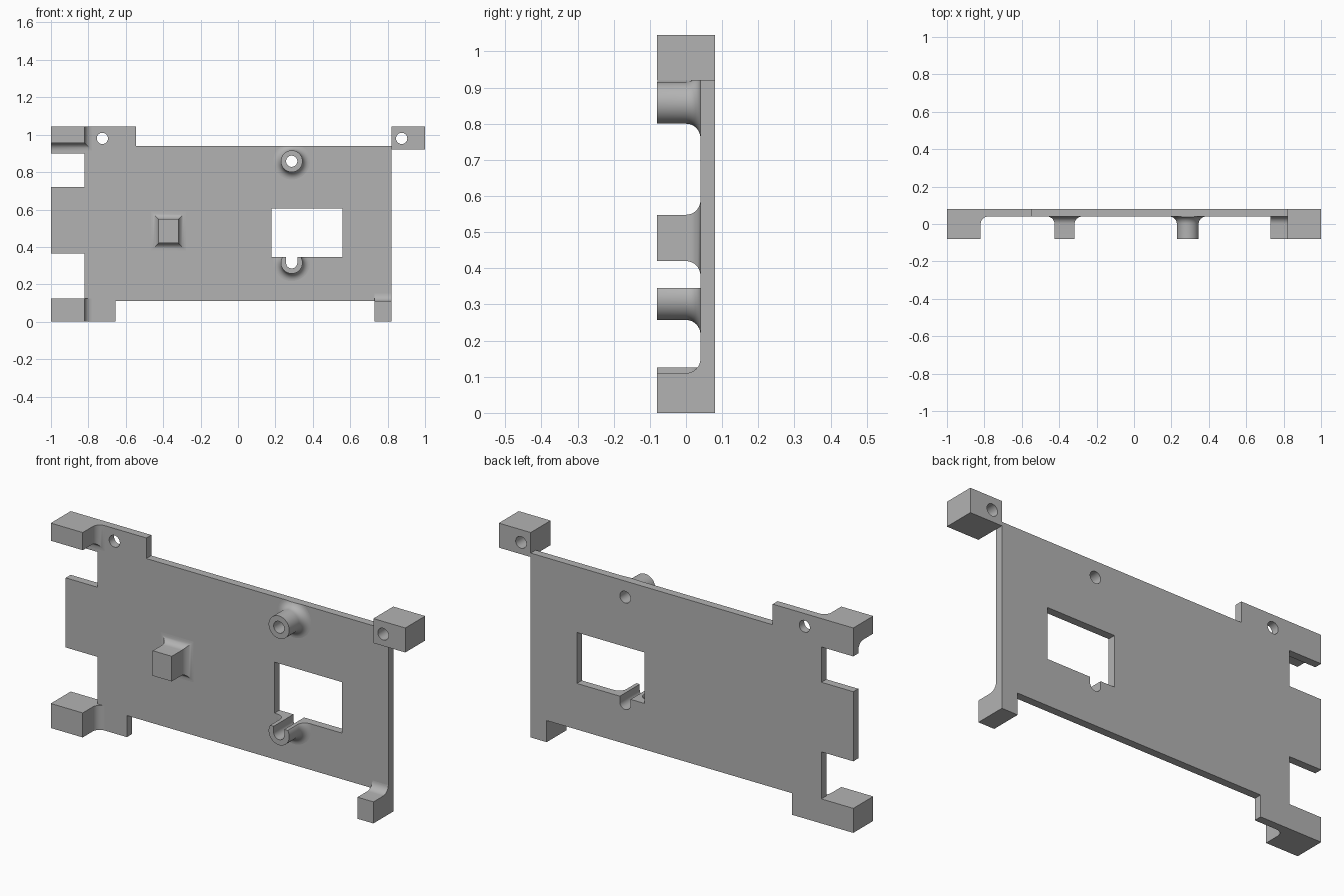
import bpy, bmesh, math

if "Cube" in bpy.data.objects:
    bpy.data.objects.remove(bpy.data.objects["Cube"], do_unlink=True)

FRONT, FACE, BACK = -0.08, 0.04, 0.08   # post tips, plate front, plate back
R = 0.04                                # fillet radius
HOLE = 0.03
STEPS = 8

grey = bpy.data.materials.new("plain grey")
grey.use_nodes = True
GREY = (0.45, 0.45, 0.45, 1)
grey.diffuse_color = GREY
grey.node_tree.nodes["Principled BSDF"].inputs["Base Color"].default_value = GREY


def loft(name, sections):
    """Closed solid through matching (y, [(x, z), ...]) sections."""
    bm = bmesh.new()
    rings = [[bm.verts.new((x, y, z)) for x, z in pts] for y, pts in sections]
    for a, b in zip(rings, rings[1:]):
        for i in range(len(a)):
            j = (i + 1) % len(a)
            bm.faces.new((a[i], a[j], b[j], b[i]))
    bm.faces.new(rings[0])
    bm.faces.new(rings[-1])
    bmesh.ops.recalc_face_normals(bm, faces=bm.faces)
    mesh = bpy.data.meshes.new(name)
    bm.to_mesh(mesh)
    bm.free()
    mesh.materials.append(grey)
    ob = bpy.data.objects.new(name, mesh)
    bpy.context.collection.objects.link(ob)
    return ob


def rect(x0, x1, z0, z1):
    return [(x0, z0), (x1, z0), (x1, z1), (x0, z1)]


def arc(x, z, r, start=0, sweep=360, n=48):
    count = n if sweep == 360 else n + 1
    angles = [math.radians(start + sweep * i / n) for i in range(count)]
    return [(x + r * math.cos(a), z + r * math.sin(a)) for a in angles]


def flare():
    """(y, outward offset) pairs of a post with a concave fillet at the plate."""
    out = [(FRONT, 0)]
    for i in range(STEPS + 1):
        a = math.pi / 2 * i / STEPS
        out.append((FACE - R + R * math.sin(a), R * (1 - math.cos(a))))
    return out


def block(name, x0, x1, z0, z1, left=0, right=0, down=0, up=0):
    """Rectangular post, filleted on the flagged sides."""
    return loft(name, [(y, rect(x0 - d * left, x1 + d * right, z0 - d * down, z1 + d * up))
                       for y, d in flare()])


def boss(name, x, z, r):
    return loft(name, [(y, arc(x, z, r + d)) for y, d in flare()])


def cut(ob, pts):
    """Cut a prism with outline pts straight through ob."""
    cutter = loft("cutter", [(-0.3, pts), (0.3, pts)])
    cutter.hide_render = True
    mod = ob.modifiers.new("cut", "BOOLEAN")
    mod.operation, mod.solver, mod.object = "DIFFERENCE", "EXACT", cutter
    graph = bpy.context.evaluated_depsgraph_get()
    mesh = bpy.data.meshes.new_from_object(ob.evaluated_get(graph))
    ob.modifiers.clear()
    ob.data = mesh
    bpy.data.objects.remove(cutter, do_unlink=True)


# Main plate with notched outline
outline = [(-1, 1.045), (-0.545, 1.045), (-0.545, 0.94), (0.82, 0.94),
           (0.82, 0), (0.73, 0), (0.73, 0.11), (-0.655, 0.11), (-0.655, 0),
           (-1, 0), (-1, 0.125), (-0.82, 0.125), (-0.82, 0.365), (-1, 0.365),
           (-1, 0.72), (-0.82, 0.72), (-0.82, 0.9), (-1, 0.9)]
plate = loft("plate", [(FACE, outline), (BACK, outline)])

# Corner blocks
upper_right_block = block("upper_right_block", -1, -0.82, 0.955, 1.045, right=1, down=1)
lower_right_block = block("lower_right_block", -1, -0.82, 0, 0.125, right=1)
lower_left_foot = block("lower_left_foot", 0.73, 0.82, 0, 0.11, up=1)
corner = rect(0.82, 1, 0.92, 1.045)
upper_left_block = loft("upper_left_block", [(FRONT, corner), (BACK, corner)])

# Square post and round bosses
square_post = block("square_post", -0.425, -0.318, 0.42, 0.548, 1, 1, 1, 1)
BX, TOP_Z, LOW_Z = 0.287, 0.858, 0.315
upper_boss = boss("upper_boss", BX, TOP_Z, 0.058)
lower_boss = boss("lower_boss", BX, LOW_Z, 0.058)

# Window, open slot and screw holes
window = rect(0.178, 0.56, 0.345, 0.605)
slot = arc(BX, LOW_Z, HOLE, 180, 180, 24) + [(BX + HOLE, 0.4), (BX - HOLE, 0.4)]
for ob in (plate, lower_boss):
    cut(ob, window)
    cut(ob, slot)
for ob in (plate, upper_boss):
    cut(ob, arc(BX, TOP_Z, HOLE))
cut(plate, arc(-0.725, 0.98, HOLE))
cut(upper_left_block, arc(0.875, 0.98, HOLE))

# Trim the boss fillet at the plate's top edge
cut(upper_boss, rect(0, 0.6, 0.94, 1.2))

# Smooth the curved surfaces, keep the edges sharp
parts = [plate, upper_right_block, lower_right_block, lower_left_foot,
         upper_left_block, square_post, upper_boss, lower_boss]
bpy.ops.object.select_all(action="DESELECT")
for ob in parts:
    ob.select_set(True)
bpy.context.view_layer.objects.active = plate
bpy.ops.object.shade_smooth_by_angle(angle=math.radians(30))
